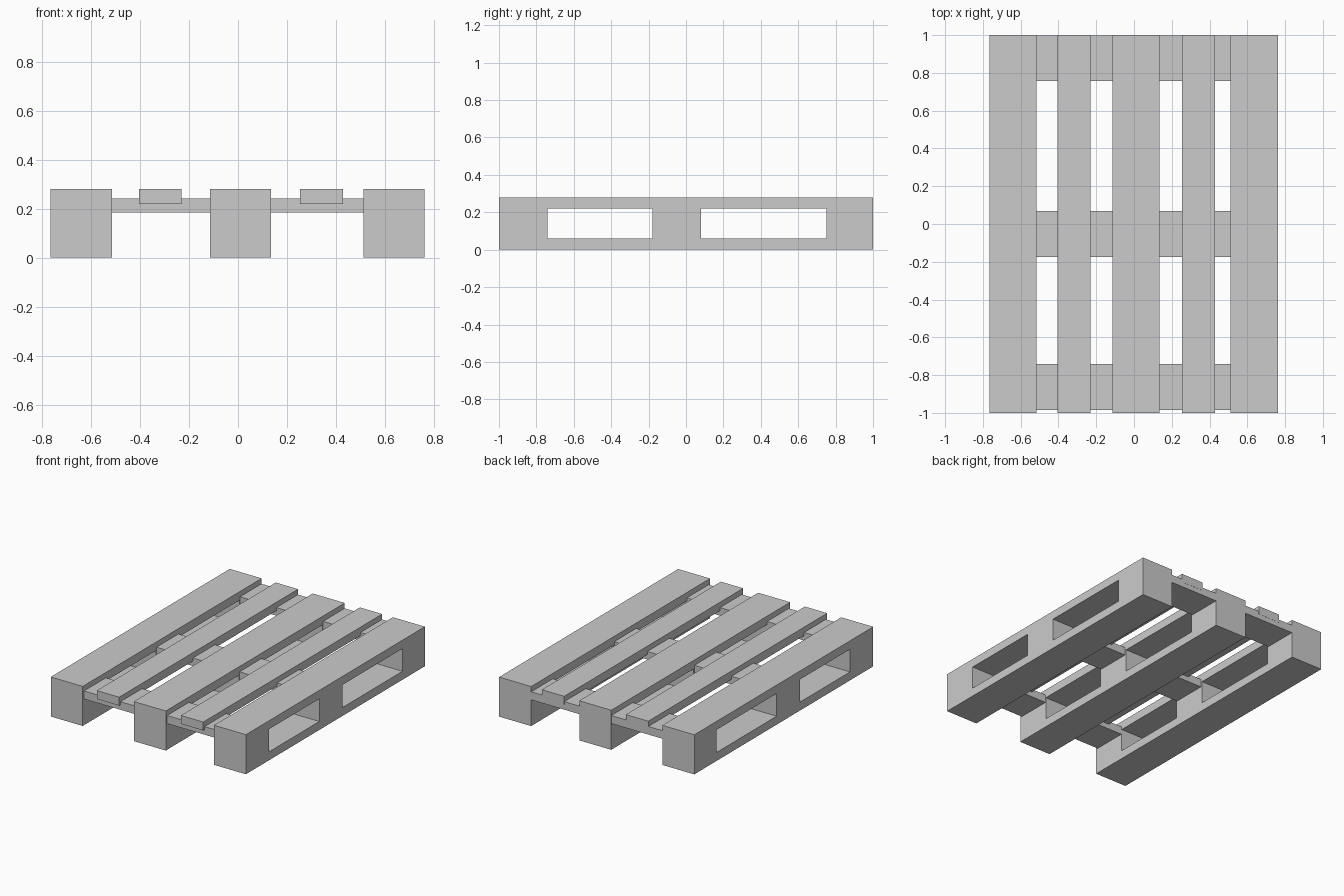
import bpy, bmesh, math
from mathutils import Vector

if "Cube" in bpy.data.objects:
    bpy.data.objects.remove(bpy.data.objects["Cube"])


def finish(name, bm):
    bmesh.ops.recalc_face_normals(bm, faces=bm.faces)
    mesh = bpy.data.meshes.new(name)
    bm.to_mesh(mesh)
    bm.free()
    obj = bpy.data.objects.new(name, mesh)
    bpy.context.collection.objects.link(obj)
    return obj


def board(name, x, y, z):
    """Box given by its (min, max) range on each axis."""
    bm = bmesh.new()
    bmesh.ops.create_cube(bm, size=1)
    for v in bm.verts:
        v.co = Vector([(lo + hi) / 2 + c * (hi - lo)
                       for c, (lo, hi) in zip(v.co, (x, y, z))])
    return finish(name, bm)


def runner(name, x0, x1):
    """Beam with two rectangular fork openings, extruded across x."""
    ys = (-1.0, -0.74, -0.18, 0.08, 0.75, 1.0)
    zs = (0.0, 0.06, 0.22, 0.28)
    bm = bmesh.new()
    grid = [[bm.verts.new((x0, y, z)) for z in zs] for y in ys]
    for i in range(len(ys) - 1):
        for j in range(len(zs) - 1):
            if j == 1 and i in (1, 3):   # fork opening
                continue
            bm.faces.new((grid[i][j], grid[i + 1][j],
                          grid[i + 1][j + 1], grid[i][j + 1]))
    ext = bmesh.ops.extrude_face_region(bm, geom=bm.faces[:])
    moved = [g for g in ext["geom"] if isinstance(g, bmesh.types.BMVert)]
    bmesh.ops.translate(bm, verts=moved, vec=(x1 - x0, 0, 0))
    return finish(name, bm)


# Three thick runners
for side, x0, x1 in (("left", -0.765, -0.515),
                     ("middle", -0.115, 0.135),
                     ("right", 0.512, 0.762)):
    runner(f"{side}_runner", x0, x1)

# Cross boards tying the runners together
for place, y0, y1 in (("front", -0.985, -0.742),
                      ("middle", -0.175, 0.07),
                      ("back", 0.758, 0.999)):
    board(f"{place}_cross_board", (-0.75, 0.75), (y0, y1), (0.185, 0.242))

# Narrow deck slats let into the cross boards
for side, x0, x1 in (("left", -0.405, -0.23), ("right", 0.253, 0.428)):
    board(f"{side}_deck_slat", (x0, x1), (-1.0, 1.0), (0.22, 0.28))
